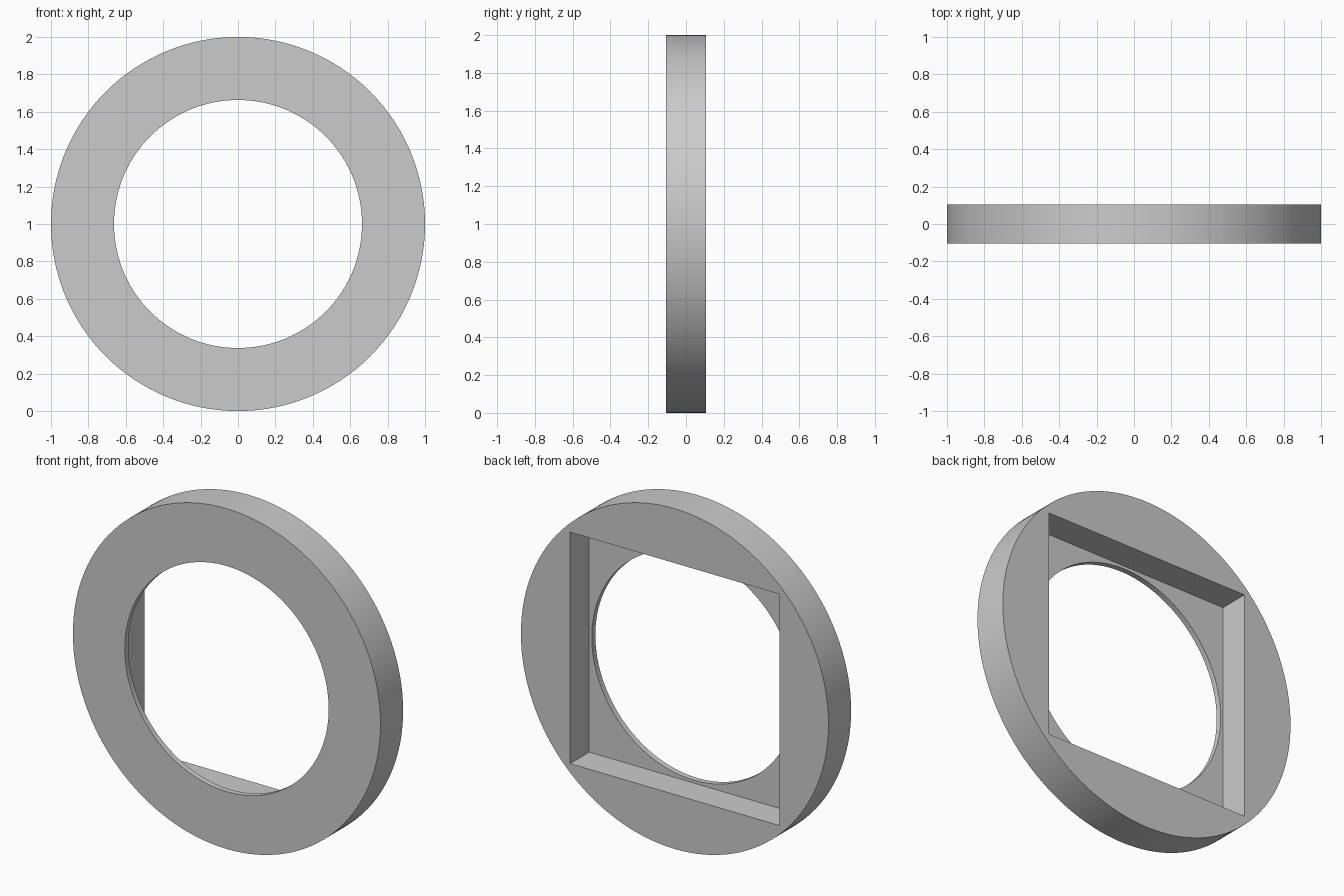
import bpy, bmesh
from math import cos, sin, pi, radians

if "Cube" in bpy.data.objects:
    bpy.data.objects.remove(bpy.data.objects["Cube"])

SEGMENTS = 128
OUTER, HOLE, SQUARE = 1.0, 0.663, 0.68   # radii, and half the recess side
FRONT, BACK, LIP = -0.105, 0.105, -0.072  # depths along y


def circle(radius):
    return lambda a: radius


def square(half):
    return lambda a: half / max(abs(cos(a)), abs(sin(a)))


def add_loop(bm, shape, y):
    angles = [2 * pi * i / SEGMENTS for i in range(SEGMENTS)]
    return [bm.verts.new((shape(a) * cos(a), y, 1 + shape(a) * sin(a))) for a in angles]


# Grey material
grey = bpy.data.materials.new("light grey")
grey.use_nodes = True
color = (0.6, 0.6, 0.6, 1)
grey.diffuse_color = color
grey.node_tree.nodes["Principled BSDF"].inputs["Base Color"].default_value = color

# Closed cross-section: round front lip, outer rim, square recess in the back
bm = bmesh.new()
loops = [add_loop(bm, shape, y) for shape, y in (
    (circle(HOLE), FRONT),
    (circle(OUTER), FRONT),
    (circle(OUTER), BACK),
    (square(SQUARE), BACK),
    (square(SQUARE), LIP),
    (circle(HOLE), LIP),
)]
for k, loop in enumerate(loops):
    following = loops[(k + 1) % len(loops)]
    for i in range(SEGMENTS):
        j = (i + 1) % SEGMENTS
        bm.faces.new((loop[i], loop[j], following[j], following[i]))
bmesh.ops.recalc_face_normals(bm, faces=bm.faces)

mesh = bpy.data.meshes.new("ring_plate")
bm.to_mesh(mesh)
bm.free()
mesh.materials.append(grey)
ring = bpy.data.objects.new("ring_plate", mesh)
bpy.context.collection.objects.link(ring)

# Smooth round walls, sharp rims and recess corners
bpy.ops.object.select_all(action='DESELECT')
ring.select_set(True)
bpy.context.view_layer.objects.active = ring
bpy.ops.object.shade_smooth_by_angle(angle=radians(30))
